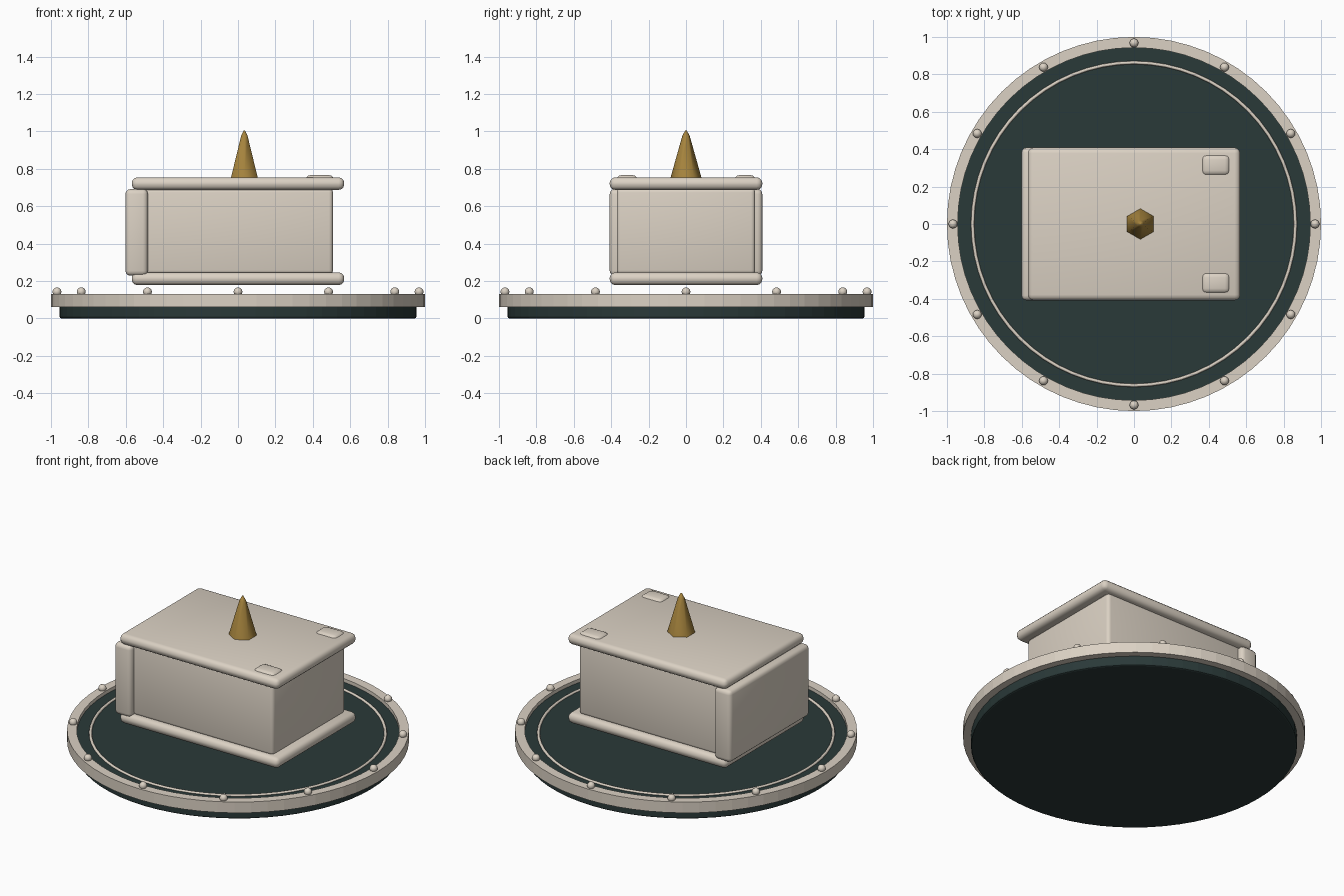
import bpy, bmesh, math
from mathutils import Vector

if "Cube" in bpy.data.objects:
    bpy.data.objects.remove(bpy.data.objects["Cube"])


def material(name, rgb):
    m = bpy.data.materials.new(name)
    m.diffuse_color = (*rgb, 1)
    m.use_nodes = True
    m.node_tree.nodes["Principled BSDF"].inputs["Base Color"].default_value = m.diffuse_color
    return m


STONE = material("warm stone", (0.71, 0.64, 0.55))
TEAL = material("dark teal", (0.023, 0.041, 0.040))
GOLD = material("old gold", (0.38, 0.23, 0.047))


def smooth(ob, degrees):
    """Smooth shading that keeps edges above the given angle sharp."""
    ob.data.shade_smooth()
    ob.data.set_sharp_from_angle(angle=math.radians(degrees))


def make_object(name, bm, mat):
    bmesh.ops.recalc_face_normals(bm, faces=bm.faces)
    me = bpy.data.meshes.new(name)
    bm.to_mesh(me)
    bm.free()
    me.materials.append(mat)
    ob = bpy.data.objects.new(name, me)
    bpy.context.collection.objects.link(ob)
    return ob


def box(name, lo, hi, bevel, mat):
    """Rounded box between two corners."""
    lo, hi = Vector(lo), Vector(hi)
    bm = bmesh.new()
    bmesh.ops.create_cube(bm, size=1)
    for v in bm.verts:
        v.co = Vector([(lo[i] + hi[i]) / 2 + v.co[i] * (hi[i] - lo[i]) for i in range(3)])
    bmesh.ops.bevel(bm, geom=bm.edges[:], offset=bevel, segments=3, profile=0.5,
                    affect='EDGES')
    ob = make_object(name, bm, mat)
    smooth(ob, 40)
    return ob


def lathe(name, profile, sides, mat, closed=False, centre=(0, 0), turn=0.0):
    """Revolve (radius, height) points about z; open profiles get end caps."""
    bm = bmesh.new()
    rings = []
    for r, z in profile:
        rings.append([bm.verts.new((centre[0] + r * math.cos(turn + math.tau * i / sides),
                                    centre[1] + r * math.sin(turn + math.tau * i / sides), z))
                      for i in range(sides)])
    pairs = list(zip(rings, rings[1:]))
    if closed:
        pairs.append((rings[-1], rings[0]))
    else:
        bm.faces.new(rings[0])
        bm.faces.new(rings[-1])
    for a, b in pairs:
        for i in range(sides):
            j = (i + 1) % sides
            bm.faces.new((a[i], a[j], b[j], b[i]))
    return make_object(name, bm, mat)


# round base: dark disc, raised rim and thin inlaid ring
lathe("base_disc", [(0.945, 0), (0.951, 0.003), (0.954, 0.009), (0.954, 0.108)], 64, TEAL)
lathe("base_rim", [(0.943, 0.061), (1.0, 0.061), (1.0, 0.131), (0.943, 0.131)],
      64, STONE, closed=True)
ring = lathe("inlaid_ring", [(0.863 + 0.009 * math.cos(math.tau * k / 8),
                              0.110 + 0.009 * math.sin(math.tau * k / 8)) for k in range(8)],
             64, STONE, closed=True)
smooth(ring, 60)

# twelve studs around the rim
for n in range(12):
    a = math.tau * n / 12
    bm = bmesh.new()
    bmesh.ops.create_uvsphere(bm, u_segments=16, v_segments=10, radius=0.0235)
    for v in bm.verts:
        v.co += Vector((0.968 * math.cos(a), 0.968 * math.sin(a), 0.142))
    stud = make_object(f"rim_stud_{n + 1}", bm, STONE)
    stud.data.shade_smooth()

# thick book: two covers, page block and spine
box("bottom_cover", (-0.568, -0.408, 0.178), (0.568, 0.408, 0.246), 0.03, STONE)
box("top_cover", (-0.568, -0.408, 0.687), (0.568, 0.408, 0.754), 0.03, STONE)
box("page_block", (-0.53, -0.37, 0.235), (0.508, 0.37, 0.695), 0.022, STONE)
box("spine", (-0.602, -0.408, 0.228), (-0.482, 0.408, 0.691), 0.026, STONE)

# corner clasps on the top cover
for side, s in (("front", -1), ("back", 1)):
    y0, y1 = sorted((s * 0.258, s * 0.372))
    box(f"clasp_{side}", (0.36, y0, 0.678), (0.514, y1, 0.766), 0.028, STONE)

# six-sided spike with a blunted tip
spike = lathe("spike", [(0.085, 0.742), (0.081, 0.758), (0.02, 0.975), (0.004, 1.005)], 6, GOLD,
              centre=(0.034, 0), turn=math.pi / 6)
smooth(spike, 70)
